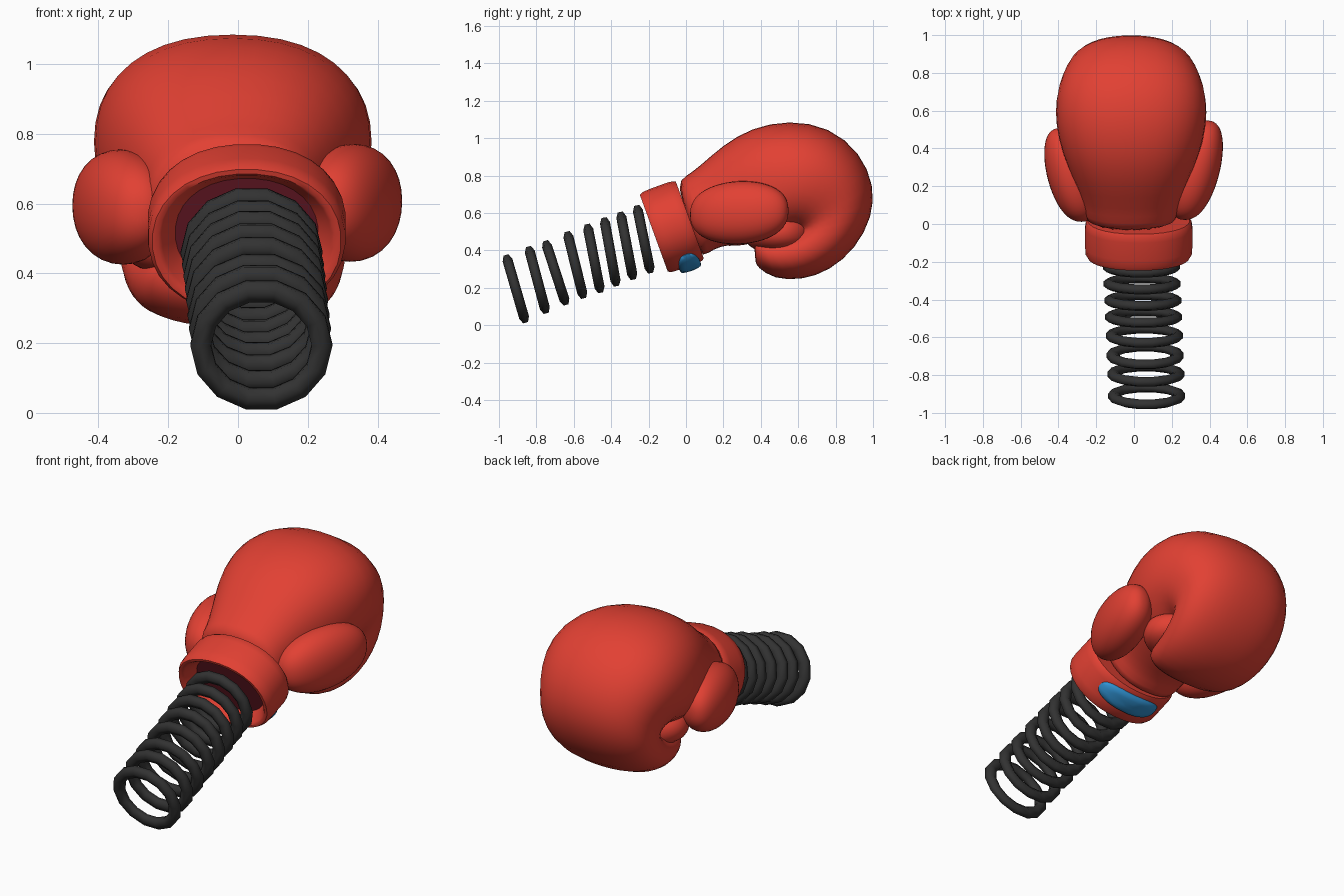
import bpy, bmesh, math
from mathutils import Vector

if "Cube" in bpy.data.objects:
    bpy.data.objects.remove(bpy.data.objects["Cube"])

TILT = math.radians(20)
X = Vector((1, 0, 0))
AXIS = Vector((0, math.cos(TILT), math.sin(TILT)))    # from spring to fist
UP = Vector((0, -math.sin(TILT), math.cos(TILT)))     # across the cuff


def material(name, color):
    m = bpy.data.materials.new(name)
    m.diffuse_color = (*color, 1)
    m.use_nodes = True
    m.node_tree.nodes["Principled BSDF"].inputs["Base Color"].default_value = m.diffuse_color
    return m


RED = material("glove red", (0.76, 0.052, 0.033))
MAROON = material("cuff lining maroon", (0.14, 0.01, 0.02))
BLACK = material("spring black", (0.032, 0.032, 0.032))
BLUE = material("label blue", (0.03, 0.29, 0.65))


def loft(name, rings, mat, subdiv=0, angle=180, closed=False):
    """Skin a list of equal rings, then cap both ends or close the loop."""
    bm = bmesh.new()
    loops = [[bm.verts.new(p) for p in r] for r in rings]
    n = len(loops[0])
    for a, b in zip(loops, loops[1:] + (loops[:1] if closed else [])):
        for i in range(n):
            j = (i + 1) % n
            bm.faces.new((a[i], a[j], b[j], b[i]))
    if not closed:
        bm.faces.new(loops[0][::-1])
        bm.faces.new(loops[-1])
    bmesh.ops.recalc_face_normals(bm, faces=bm.faces)
    me = bpy.data.meshes.new(name)
    bm.to_mesh(me)
    bm.free()
    me.materials.append(mat)
    ob = bpy.data.objects.new(name, me)
    bpy.context.collection.objects.link(ob)
    if subdiv:
        s = ob.modifiers.new("smooth", 'SUBSURF')
        s.levels = s.render_levels = subdiv
    bpy.ops.object.select_all(action='DESELECT')
    ob.select_set(True)
    bpy.context.view_layer.objects.active = ob
    bpy.ops.object.shade_smooth_by_angle(angle=math.radians(angle))
    return ob


def oval(center, u, v, count, power=2.0):
    """Superellipse ring with half-axis vectors u and v."""
    pts = []
    for i in range(count):
        t = 2 * math.pi * (i + 0.5) / count
        c, s = math.cos(t), math.sin(t)
        pts.append(center + u * math.copysign(abs(c) ** (2 / power), c)
                   + v * math.copysign(abs(s) ** (2 / power), s))
    return pts


def egg(name, center, radii, lean=0.0, rise=0.0, power=2.0):
    """Blunt egg along y, sheared sideways and upward."""
    rings = []
    for k in range(13):
        t = math.pi * (0.03 + 0.94 * k / 12)
        y, r = -radii[1] * math.cos(t), math.sin(t) ** 0.8
        mid = Vector(center) + Vector((lean * y, y, rise * y))
        rings.append(oval(mid, X * radii[0] * r, Vector((0, 0, radii[2] * r)), 16, power))
    loft(name, rings, RED, 1)


# Fist: sections (outer y, z, inner y, z, half width) fan around the curled fingers
SECTIONS = [
    (-0.06, 0.765, 0.07, 0.35, 0.24), (0.00, 0.80, 0.12, 0.385, 0.25),
    (0.07, 0.85, 0.18, 0.42, 0.26), (0.20, 0.97, 0.28, 0.43, 0.31),
    (0.35, 1.06, 0.40, 0.44, 0.37), (0.55, 1.102, 0.50, 0.46, 0.405),
    (0.77, 1.065, 0.55, 0.49, 0.405), (0.935, 0.925, 0.58, 0.49, 0.375),
    (1.01, 0.75, 0.58, 0.48, 0.34), (1.00, 0.58, 0.57, 0.48, 0.335),
    (0.91, 0.41, 0.54, 0.48, 0.33), (0.77, 0.29, 0.50, 0.48, 0.315),
    (0.62, 0.24, 0.46, 0.48, 0.295), (0.47, 0.245, 0.40, 0.475, 0.265),
    (0.38, 0.31, 0.365, 0.465, 0.22), (0.37, 0.34, 0.365, 0.44, 0.14)]
rings = []
for y0, z0, y1, z1, w in SECTIONS:
    a, b = Vector((-0.015, y0, z0)), Vector((-0.015, y1, z1))
    rings.append(oval((a + b) / 2, X * w, (a - b) / 2, 20, 2.3))
loft("fist", rings, RED, 1)

# Palm: fills the fold between the fingers and the wrist
egg("palm", (-0.015, 0.50, 0.495), (0.335, 0.19, 0.12), power=2.5)

# Thumbs: egg shapes on both sides, leaning outward toward the fist
egg("right_thumb", (0.327, 0.285, 0.602), (0.133, 0.265, 0.174), 0.22, 0.04, 2.15)
egg("left_thumb", (-0.333, 0.26, 0.59), (0.133, 0.25, 0.17), -0.22, 0.04, 2.15)

# Cuff: oval band with a shallow mouth around the spring
CUFF = Vector((0.025, -0.172, 0.492))
RX, RV = 0.285, 0.231
PROFILE = [(0.07, 0.72), (0.012, 0.85), (0.0, 0.89), (0.0, 0.95), (0.02, 0.99),
           (0.06, 1.0), (0.16, 1.0), (0.19, 0.985), (0.205, 0.95), (0.205, 0.85)]
cuff = loft("cuff", [oval(CUFF + AXIS * s, X * RX * r, UP * RV * r, 32, 2.15)
                     for s, r in PROFILE], RED, 0, 50)
cuff.data.materials.append(MAROON)
for p in cuff.data.polygons:
    d = p.center - CUFF
    if 0.065 < d.dot(AXIS) < 0.1 and math.hypot(d.x, d.dot(UP)) < 0.05:
        p.material_index = 1

# Label: rounded pad wrapped under the cuff
rings = []
for f, h in ((1.0, -0.015), (1.0, 0.008), (0.9, 0.019), (0.6, 0.025), (0.2, 0.027)):
    ring = []
    for p in oval(Vector((0, 0, 0)), X * f, Vector((0, f, 0)), 28, 2.8):
        t = math.radians(-84 + 40 * p.x)
        ring.append(CUFF + AXIS * (0.122 + 0.06 * p.y)
                    + X * (RX + h) * math.cos(t) + UP * (RV + h) * math.sin(t))
    rings.append(ring)
loft("label", rings, BLUE, 0, 60)

# Spring: row of coils (top y, z, bottom y, z), tightening toward the cuff
COILS = [(-0.965, 0.385, -0.855, 0.005), (-0.845, 0.43, -0.745, 0.055),
         (-0.755, 0.46, -0.638, 0.10), (-0.638, 0.51, -0.545, 0.135),
         (-0.53, 0.55, -0.455, 0.165), (-0.44, 0.585, -0.37, 0.20),
         (-0.353, 0.615, -0.28, 0.235), (-0.265, 0.65, -0.187, 0.27)]
for k, (ty, tz, by, bz) in enumerate(COILS):
    x = 0.067 - 0.004 * k
    top, bottom = Vector((x, ty, tz)), Vector((x, by, bz))
    up = (top - bottom).normalized()
    side = up.cross(X)
    half_up = (top - bottom).length / 2 - 0.034
    rings = []
    for i in range(14):
        a = 2 * math.pi * i / 14
        out = X * math.cos(a) + up * math.sin(a)
        mid = (top + bottom) / 2 + X * 0.174 * math.cos(a) + up * half_up * math.sin(a)
        rings.append(oval(mid, out * 0.034, side * 0.027, 6))
    loft(f"spring_coil_{k + 1}", rings, BLACK, 0, 80, closed=True)
